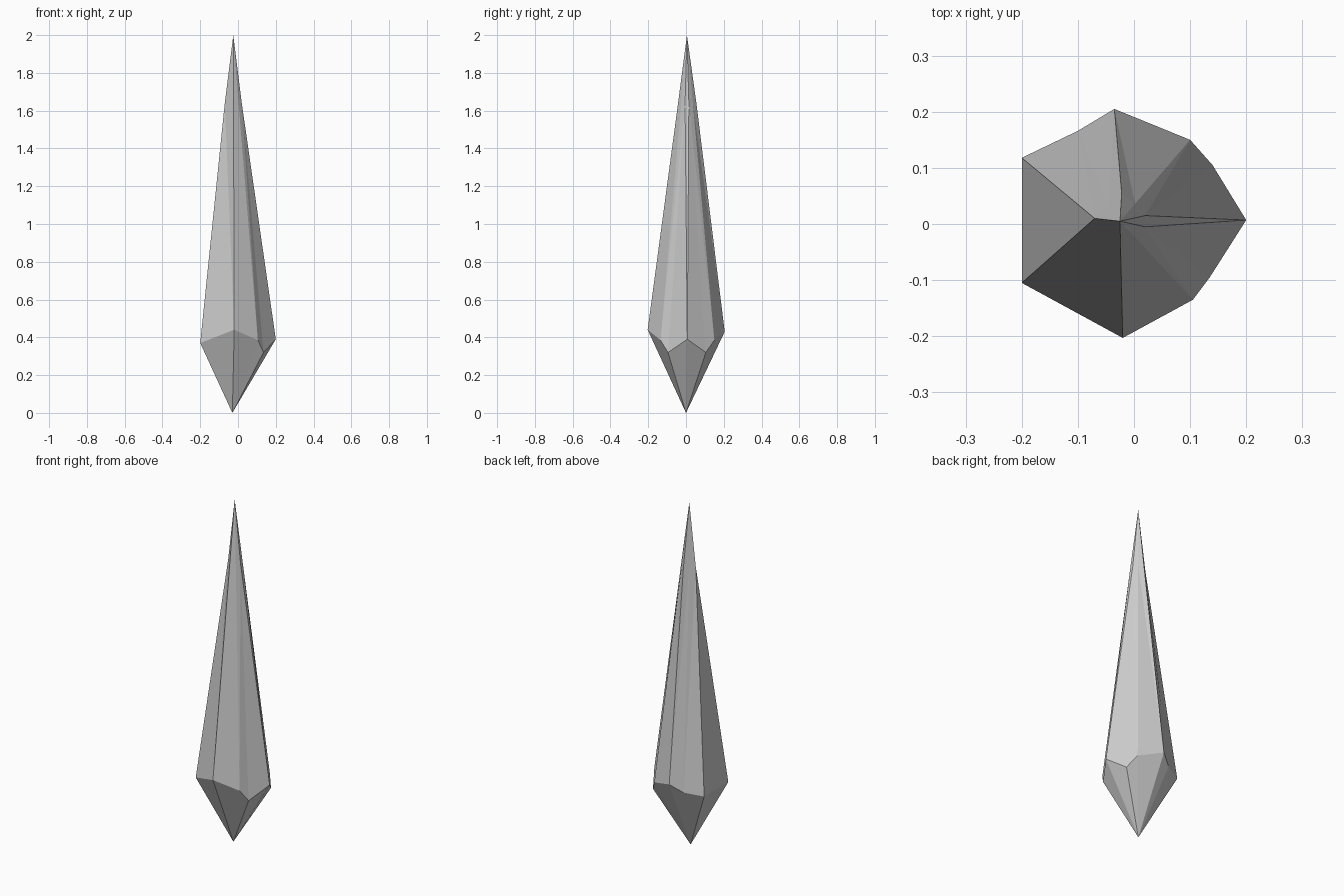
import bpy, bmesh

cube = bpy.data.objects.get("Cube")
if cube:
    bpy.data.objects.remove(cube, do_unlink=True)

# Single stone colour
stone = bpy.data.materials.new("pale_grey_stone")
stone.use_nodes = True
grey = (0.6, 0.6, 0.6, 1)
stone.diffuse_color = grey
shader = stone.node_tree.nodes["Principled BSDF"]
shader.inputs["Base Color"].default_value = grey
shader.inputs["Roughness"].default_value = 0.8

tip, peak = (-0.03, 0, 0), (-0.025, 0.005, 2)

# Irregular girdle, counterclockwise, and the shoulder point above each corner
girdle = [(-.2, -.105, .37), (-.02, -.203, .44), (.105, -.135, .385),
          (.135, -.095, .32), (.2, .007, .39), (.14, .105, .32),
          (.1, .15, .385), (-.035, .205, .43), (-.1, .166, .385),
          (-.2, .118, .37)]
shoulder = [(-.07, .01), (-.024, -.042), (.003, -.025), (.02, -.005),
            (.02, .015), (.02, .015), (.002, .036), (-.022, .055),
            (-.045, .033), (-.07, .01)]

# Facets: lower point, long shaft, upper point
bm = bmesh.new()
bottom, top = bm.verts.new(tip), bm.verts.new(peak)
low = [bm.verts.new(p) for p in girdle]
high = [bm.verts.new((x, y, 1.64)) for x, y in shoulder]
for i in range(len(low)):
    j = (i + 1) % len(low)
    bm.faces.new((bottom, low[j], low[i]))
    bm.faces.new((low[i], low[j], high[j], high[i]))
    bm.faces.new((high[i], high[j], top))
bmesh.ops.remove_doubles(bm, verts=bm.verts[:], dist=0.0005)
bmesh.ops.triangulate(bm, faces=bm.faces[:])
bmesh.ops.recalc_face_normals(bm, faces=bm.faces[:])

mesh = bpy.data.meshes.new("crystal_shard")
bm.to_mesh(mesh)
bm.free()
mesh.materials.append(stone)
shard = bpy.data.objects.new("crystal_shard", mesh)
bpy.context.scene.collection.objects.link(shard)
